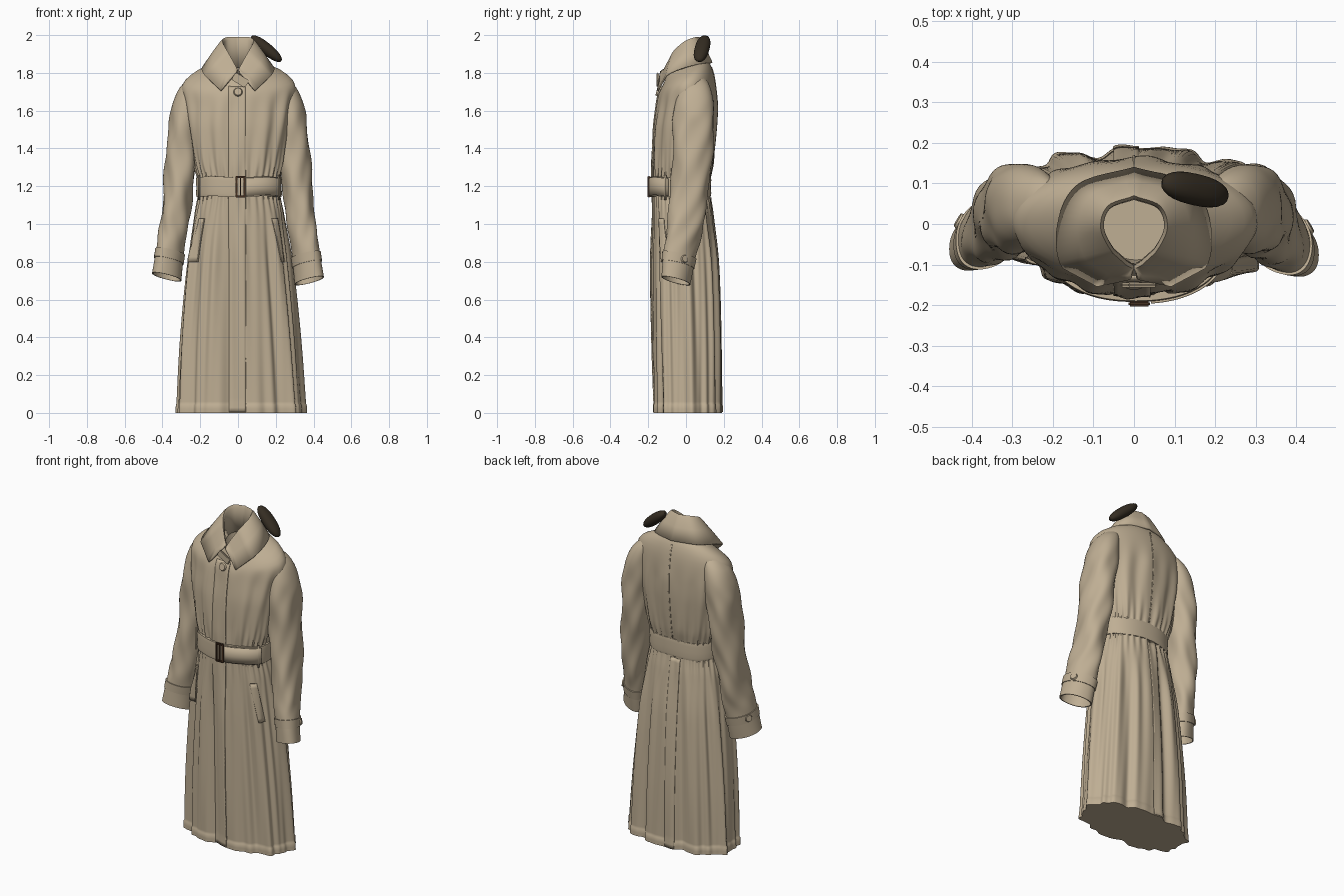
import bpy, bmesh, math
from math import sin, cos, pi, exp
from mathutils import Vector, Matrix

if "Cube" in bpy.data.objects:
    bpy.data.objects.remove(bpy.data.objects["Cube"])


def material(name, rgb):
    m = bpy.data.materials.new(name)
    m.diffuse_color = (*rgb, 1)
    m.use_nodes = True
    m.node_tree.nodes["Principled BSDF"].inputs["Base Color"].default_value = m.diffuse_color
    return m


TAN = material("tan cloth", (0.52, 0.425, 0.295))
DARK = material("dark brown lining", (0.035, 0.026, 0.016))
BUCKLE = material("brown buckle", (0.06, 0.03, 0.015))


def finish(name, bm, mat, angle=40, thick=0):
    bmesh.ops.recalc_face_normals(bm, faces=bm.faces)
    me = bpy.data.meshes.new(name)
    bm.to_mesh(me)
    bm.free()
    ob = bpy.data.objects.new(name, me)
    bpy.context.collection.objects.link(ob)
    me.materials.append(mat)
    bpy.ops.object.select_all(action='DESELECT')
    ob.select_set(True)
    bpy.context.view_layer.objects.active = ob
    bpy.ops.object.shade_smooth_by_angle(angle=math.radians(angle))
    if thick:
        s = ob.modifiers.new("cloth", 'SOLIDIFY')
        s.thickness, s.offset = thick, 0
    return ob


def loft(name, rings, mat, closed=True, caps=(False, False), **kw):
    bm = bmesh.new()
    vs = [[bm.verts.new(p) for p in r] for r in rings]
    n = len(vs[0])
    for a, b in zip(vs, vs[1:]):
        for i in range(n if closed else n - 1):
            j = (i + 1) % n
            bm.faces.new((a[i], a[j], b[j], b[i]))
    for ring, cap in ((vs[0], caps[0]), (vs[-1], caps[1])):
        if cap:
            bm.faces.new(ring)
    return finish(name, bm, mat, **kw)


def curve(table, z):
    """Smooth interpolation of table rows keyed on their first value."""
    z = min(max(z, table[0][0]), table[-1][0])
    i = max(k for k in range(len(table) - 1) if table[k][0] <= z)
    a, b = table[i], table[i + 1]
    p, q = table[max(i - 1, 0)], table[min(i + 2, len(table) - 1)]
    h = b[0] - a[0]
    t = (z - a[0]) / h
    out = []
    for k in range(1, len(a)):
        m0 = (b[k] - p[k]) / (b[0] - p[0]) * h
        m1 = (q[k] - a[k]) / (q[0] - a[0]) * h
        out.append((2*t**3 - 3*t*t + 1) * a[k] + (t**3 - 2*t*t + t) * m0
                   + (3*t*t - 2*t**3) * b[k] + (t**3 - t*t) * m1)
    return out


def step(a, b, v):
    t = min(max((v - a) / (b - a), 0), 1)
    return t * t * (3 - 2 * t)


def spow(v, e):
    return math.copysign(abs(v) ** e, v)


# Coat body: z, left, right, front, back
BODY = [(0.0, -.32, .345, -.16, .182), (.4, -.30, .315, -.168, .18), (.8, -.265, .275, -.172, .165),
        (1.05, -.23, .24, -.172, .14), (1.2, -.205, .215, -.172, .122), (1.32, -.235, .24, -.175, .142),
        (1.5, -.265, .27, -.17, .158), (1.62, -.285, .29, -.155, .162), (1.70, -.30, .305, -.143, .158),
        (1.75, -.285, .295, -.132, .148), (1.79, -.235, .25, -.12, .13), (1.825, -.16, .17, -.108, .105),
        (1.86, -.085, .095, -.098, .075)]


def body(t, z, off=0):
    x0, x1, y0, y1 = curve(BODY, z)
    c, s = cos(t), sin(t)
    e = .833 + .14 * step(1.5, 1.72, z)
    skirt = 1 - step(.75, 1.18, z)
    w = .014 * skirt * (.7 * sin(9 * t + 1 + .7 * z) + .5 * sin(16 * t + 1.5 * z) + .25 * sin(27 * t - z))
    w += .005 * exp(-((z - 1.2) / .15) ** 2) * sin(34 * t)
    w += .004 * step(1.2, 1.35, z) * (1 - step(1.6, 1.75, z)) * (sin(9 * t + 4 * z) + sin(15 * t - 5 * z))
    w += off + (.003 if z < .045 else 0)
    x = (x0 + x1) / 2 + (x1 - x0) / 2 * spow(c, e) + w * c
    y = (y0 + y1) / 2 + (y1 - y0) / 2 * spow(s, e) + w * s
    return Vector((x, y, z + .5 * y * step(1.66, 1.84, z)))


N = 200
T = [2 * pi * i / N for i in range(N)]
zs = [0, .02, .043, .047] + [.06 + 1.8 * i / 85 for i in range(86)]
rings = [[body(t, z) for t in T] for z in zs]
rings.append([Vector((p.x * .9, p.y * .9, 1.72)) for p in rings[-1]])
loft("coat_body", rings, TAN, caps=(True, True))


def panel(name, xl, xr, z0, z1, off=.003, slant=0, front=True, thick=.007):
    """Cloth strip that hugs the body between two x positions."""
    rows = []
    nz = max(4, int((z1 - z0) / .025))
    for k in range(nz + 1):
        z = z0 + (z1 - z0) * k / nz
        x0, x1 = curve(BODY, z)[:2]
        e = .833 + .14 * step(1.5, 1.72, z)
        row = []
        for i in range(9):
            x = xl + (xr - xl) * i / 8 + slant * (1 - k / nz)
            c = min(max((x - (x0 + x1) / 2) / ((x1 - x0) / 2), -1), 1)
            t = math.acos(spow(c, 1 / e))
            row.append(body(-t if front else t, z, off))
        rows.append(row)
    return loft(name, rows, TAN, closed=False, thick=thick)


panel("front_placket", -.05, .04, .004, 1.77)
panel("back_vent_flap", -.05, .012, .004, 1.14, front=False, off=.002, thick=.005)
panel("back_seam", -.003, .003, 1.26, 1.78, front=False, off=.001, thick=.004)
panel("pocket_welt_right", .175, .205, .80, 1.03, slant=.045)
panel("pocket_welt_left", -.205, -.175, .80, 1.03, slant=-.045)


# Belt with tail and belt loops
def belt_ring(z, off, a=0, b=2 * pi, n=96):
    pts = []
    for i in range(n):
        t = a + (b - a) * i / (n if b - a > 6 else n - 1)
        pts.append(Vector((.005 + (.225 + off) * spow(cos(t), .87),
                           -.029 + (.16 + off) * spow(sin(t), .87), z + .003 * sin(5 * t))))
    return pts


loft("belt", [belt_ring(z, o) for z, o in ((1.145, -.02), (1.145, 0), (1.16, .003), (1.19, 0),
                                           (1.23, .003), (1.25, 0), (1.25, -.02))], TAN)
loft("belt_tail", [belt_ring(z, .005, -1.45, -.35, 24) for z in (1.15, 1.19, 1.245)],
     TAN, closed=False, thick=.006)
for k, t in enumerate((-.45, pi + .45)):
    loft("belt_loop_%d" % k, [belt_ring(z, .007, t - .03, t + .03, 5) for z in (1.13, 1.2, 1.262)],
         TAN, closed=False, thick=.006)


def box(name, loc, size, mat, rot=0, bevel=.004):
    bm = bmesh.new()
    bmesh.ops.create_cube(bm, size=1, matrix=Matrix.Translation(loc) @ Matrix.Rotation(rot, 4, 'Y')
                          @ Matrix.Diagonal((*size, 1)))
    bmesh.ops.bevel(bm, geom=bm.edges[:], offset=bevel, segments=2, affect='EDGES')
    return finish(name, bm, mat)


def button(name, loc, normal, r, mat):
    bm = bmesh.new()
    rot = Vector(normal).to_track_quat('Z', 'Y').to_matrix().to_4x4()
    bmesh.ops.create_cone(bm, cap_ends=True, segments=20, radius1=r, radius2=r * .8, depth=.01,
                          matrix=Matrix.Translation(loc) @ rot)
    return finish(name, bm, mat)


# Buckle
for side in (-1, 1):
    box("buckle_side", (.013 + side * .021, -.196, 1.197), (.012, .014, .116), BUCKLE)
    box("buckle_bar", (.013, -.196, 1.197 + side * .052), (.05, .014, .012), BUCKLE)
box("buckle_prong", (.013, -.196, 1.197), (.007, .012, .1), BUCKLE, bevel=.002)

# Sleeves: z, inner, outer, front, back
SLEEVE = [(.70, .30, .455, -.125, .018), (.85, .285, .43, -.115, .05), (1.0, .262, .41, -.10, .09),
          (1.2, .235, .393, -.08, .122), (1.35, .215, .383, -.072, .138), (1.5, .20, .37, -.07, .147),
          (1.62, .19, .355, -.06, .147), (1.70, .18, .335, -.042, .135), (1.755, .18, .305, -.015, .11),
          (1.785, .20, .26, .02, .075)]


def sleeve(t, z, side, off=0, grow=1):
    x0, x1, y0, y1 = curve(SLEEVE, z)
    c, s = cos(t), sin(t)
    w = off + .004 * (1 - step(1.5, 1.7, z)) * step(.8, .95, z) * (
        sin(3 * t + 16 * z) + .8 * sin(5 * t - 23 * z + side))
    low = 1 - step(.75, 1.15, z)
    dx = ((x1 - x0) / 2 * spow(c, .9) + w * c) * grow
    dy = ((y1 - y0) / 2 * spow(s, .9) + w * s) * grow
    dz = low * (.25 * dx - .2 * dy + (.02 if side < 0 else 0)) - .45 * dx * step(1.5, 1.75, z)
    dy -= .3 * dx * low
    return Vector((side * ((x0 + x1) / 2 + dx), (y0 + y1) / 2 + dy + (.015 * low if side < 0 else 0), z + dz))


TS = [2 * pi * i / 48 for i in range(48)]
for side, label in ((1, "right"), (-1, "left")):
    rings = [[sleeve(t, .82, side, grow=.86) for t in TS], [sleeve(t, .70, side, grow=.92) for t in TS]]
    rings += [[sleeve(t, .70 + 1.085 * k / 70, side) for t in TS] for k in range(71)]
    loft("sleeve_" + label, rings, TAN, caps=(False, True))
    loft("sleeve_lining_" + label, [[sleeve(t, z, side, grow=.85) for t in TS] for z in (.76, .80)],
         DARK, caps=(True, True))
    loft("cuff_strap_" + label, [[sleeve(t, z, side, o) for t in TS] for z, o in
                                 ((.785, -.004), (.785, .004), (.835, .006), (.835, -.004))], TAN)
    button("cuff_button_" + label, sleeve(.6, .81, side, .007), (side * .85, .5, .1), .022, TAN)

# Collar: parameter, fold line xyz, outer edge xyz (right half, front to back)
COLLAR = [(0, .004, -.112, 1.81, .008, -.135, 1.805), (1, .022, -.10, 1.845, .09, -.150, 1.705),
          (2, .055, -.07, 1.905, .175, -.105, 1.785), (3, .083, -.01, 1.96, .185, .0, 1.83),
          (4, .065, .045, 1.983, .135, .095, 1.85), (5, 0, .07, 1.985, 0, .136, 1.853)]


def collar_rows():
    cols = []
    for k in range(-30, 31):
        u = 5 - abs(k) / 6
        sx = 1 if k < 0 else -1
        v = curve(COLLAR, u) if u > 2 else None
        if v is None:  # straight edges keep the collar points crisp
            i = min(int(u), 1)
            v = [a + (b - a) * (u - i) for a, b in zip(COLLAR[i][1:], COLLAR[i + 1][1:])]
        f, o = Vector((sx * v[0], *v[1:3])), Vector((sx * v[3], *v[4:6]))
        base = Vector((f.x * .95, f.y * .92, f.z - .13 * step(0, 3, u) - .03))
        mid = f.lerp(o, .5) + Vector((0, 0, .006))
        inner = Vector((f.x * .95, f.y * .95, f.z - .012))
        cols.append([base, inner, f, f.lerp(o, .12) + Vector((0, 0, .004)), mid, o])
    return [[c[r] for c in cols] for r in range(6)]


loft("collar", collar_rows(), TAN, closed=False, thick=.01, angle=60)
box("collar_tab", (.012, -.150, 1.762), (.085, .012, .045), TAN, rot=.55, bevel=.005)
button("neck_button", (0, -.152, 1.70), (0, -1, .25), .024, TAN)

# Dark lens-shaped pad resting on the shoulder
L = Vector((.17, -.04, -.14)).normalized()
W = Vector((0, 1, 0))
W = (W - L * W.dot(L)).normalized()
R = Matrix((L, W, L.cross(W))).transposed().to_4x4()
bm = bmesh.new()
bmesh.ops.create_uvsphere(bm, u_segments=24, v_segments=12, radius=1)
for v in bm.verts:
    p = Vector((.105 * spow(v.co.x, .85), .039 * spow(v.co.y, .85), .031 * v.co.z))
    v.co = R @ p + Vector((.15, .085, 1.928))
    v.co.z = min(v.co.z, 2.0)
finish("shoulder_pad", bm, DARK)
